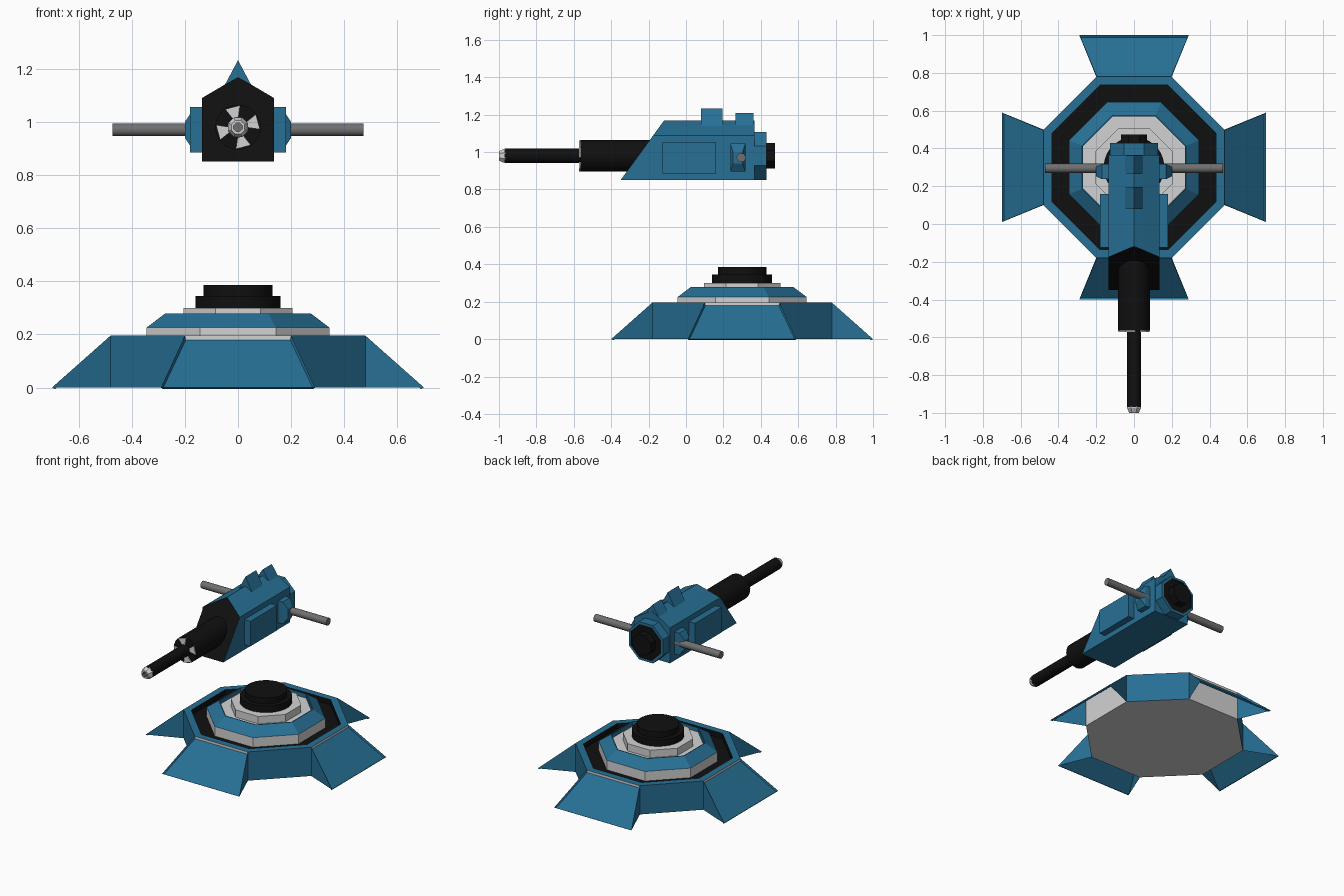
import bpy, bmesh, math
from mathutils import Vector, Matrix

cube = bpy.data.objects.get("Cube")
if cube:
    bpy.data.objects.remove(cube, do_unlink=True)


def material(name, r, g, b):
    m = bpy.data.materials.new(name)
    m.use_nodes = True
    m.diffuse_color = (r, g, b, 1)
    m.node_tree.nodes["Principled BSDF"].inputs["Base Color"].default_value = (r, g, b, 1)
    return m


BLUE = material("steel blue", 0.02, 0.16, 0.3)
WHITE = material("light grey", 0.65, 0.65, 0.65)
BLACK = material("black", 0.005, 0.005, 0.005)
GREY = material("mid grey", 0.16, 0.16, 0.16)


def finish(name, bm, mats, fix_normals=True):
    if fix_normals:
        bmesh.ops.recalc_face_normals(bm, faces=bm.faces)
    mesh = bpy.data.meshes.new(name)
    bm.to_mesh(mesh)
    bm.free()
    for m in mats:
        mesh.materials.append(m)
    ob = bpy.data.objects.new(name, mesh)
    bpy.context.collection.objects.link(ob)
    return ob


def loft(name, rings, mats, bands=None):
    """Skin matching rings of points; bands gives the material index per band."""
    bm = bmesh.new()
    rows = [[bm.verts.new(p) for p in ring] for ring in rings]
    n = len(rows[0])
    for k in range(len(rows) - 1):
        for i in range(n):
            j = (i + 1) % n
            f = bm.faces.new((rows[k][i], rows[k][j], rows[k + 1][j], rows[k + 1][i]))
            f.material_index = bands[k] if bands else 0
    for row, k in ((rows[0], 0), (rows[-1], -1)):
        f = bm.faces.new(row)
        f.material_index = bands[k] if bands else 0
    return finish(name, bm, mats)


def lathe(name, profile, sides, axis, centre, mats, bands=None):
    """Profile of (apothem, position) turned about a main axis."""
    rot = {"z": Matrix(), "y": Matrix.Rotation(-math.pi / 2, 4, "X"),
           "x": Matrix.Rotation(math.pi / 2, 4, "Y")}[axis]
    rings = []
    for r, h in profile:
        c = r / math.cos(math.pi / sides)
        turn = [(i + 0.5) * math.tau / sides for i in range(sides)]
        rings.append([rot @ Vector((c * math.cos(a), c * math.sin(a), h)) + Vector(centre)
                      for a in turn])
    return loft(name, rings, mats, bands)


def smooth(ob):
    bpy.ops.object.select_all(action="DESELECT")
    ob.select_set(True)
    bpy.context.view_layer.objects.active = ob
    bpy.ops.object.shade_smooth_by_angle(angle=math.radians(35))


def prism(name, section, y0, y1, mat):
    return loft(name, [[(x, y, z) for x, z in section] for y in (y0, y1)], [mat])


def box(name, x, y, z, mat):
    return prism(name, [(x[0], z[0]), (x[1], z[0]), (x[1], z[1]), (x[0], z[1])], *y, mat)


BASE = (0, 0.3, 0)
GUN = (0, 0, 0.98)

# Octagonal base wall with a sunken black channel
base = lathe("base", [(0.48, 0), (0.48, 0.195), (0.435, 0.195), (0.435, 0.16), (0.33, 0.16)],
             8, "z", BASE, [BLUE, WHITE, BLACK], [0, 0, 2, 2])
for f in base.data.polygons:
    n = f.normal
    if n.z < -0.9 or (f.center.z < 0.12 and max(abs(n.x), abs(n.y)) > 0.9):
        f.material_index = 1

# Stepped octagonal deck with a sunken centre
lathe("deck", [(0.345, 0.15), (0.345, 0.225), (0.275, 0.278), (0.27, 0.278), (0.27, 0.25),
               (0.205, 0.25), (0.205, 0.3), (0.1, 0.3)],
      8, "z", BASE, [WHITE, BLUE], [0, 1, 1, 1, 0, 0, 0])
smooth(lathe("pivot", [(0.16, 0.29), (0.16, 0.345), (0.13, 0.345), (0.13, 0.385)],
             32, "z", BASE, [BLACK]))

# Four hollow sloping feet with recessed panels
for k, side in enumerate(("left", "back", "right", "front")):
    bm = bmesh.new()
    inner, outer = 0.2, 0.29
    t0, t1, o0, o1, b0, b1 = [bm.verts.new(p) for p in (
        (0.48, -inner, 0.195), (0.48, inner, 0.195), (0.7, -outer, 0),
        (0.7, outer, 0), (0.48, -inner, 0), (0.48, inner, 0))]
    slope = bm.faces.new((t0, o0, o1, t1))
    bm.faces.new((t0, b0, o0))
    bm.faces.new((t1, o1, b1))
    bmesh.ops.inset_individual(bm, faces=[slope], thickness=0.052)
    bmesh.ops.inset_individual(bm, faces=[slope], thickness=0.008, depth=-0.012)
    bm.transform(Matrix.Translation(BASE) @ Matrix.Rotation(k * math.pi / 2, 4, "Z"))
    finish(side + "_foot", bm, [BLUE], False)

# Gun housing: ridged section with a raked black face
section = [(-0.135, 0.85), (0.135, 0.85), (0.135, 1.09), (0.05, 1.14), (0, 1.168),
           (-0.05, 1.14), (-0.135, 1.09)]
rake = [(x, -0.35 + (z - 0.85) * 0.73, z) for x, z in section]
housing = loft("housing", [rake, [(x, 0.365, z) for x, z in section]], [BLUE, BLACK])
for f in housing.data.polygons:
    if f.normal.y < -0.5:
        f.material_index = 1

# Rear collar and cap
lathe("rear_collar", [(0.128, 0.36), (0.128, 0.43), (0.112, 0.43), (0.112, 0.425)],
      8, "y", GUN, [BLUE, BLACK], [0, 0, 1])
lathe("rear_cap", [(0.068, 0.42), (0.068, 0.475)], 8, "y", GUN, [BLACK])

# Ridge sights
for name, w, top, y0, y1 in (("front_sight", 0.065, 1.232, 0.08, 0.195),
                             ("rear_sight", 0.07, 1.21, 0.265, 0.362)):
    prism(name, [(-w, 1.11), (w, 1.11), (0, top)], y0, y1, BLUE)

# Side panels, pods and handle rods
for s, side in ((1, "left"), (-1, "right")):
    box(side + "_panel", (s * 0.12, s * 0.18), (-0.125, 0.16), (0.885, 1.055), BLUE)
    pod = []
    for x, w, h in ((0.12, 0.04, 0.075), (0.17, 0.04, 0.075), (0.2, 0.025, 0.03)):
        pod.append([(s * x, 0.277 + a * w, 0.97 + b * h)
                    for a, b in ((-1, -1), (1, -1), (1, 1), (-1, 1))])
    loft(side + "_pod", pod, [BLUE])
    smooth(lathe(side + "_rod", [(0.024, s * 0.1), (0.024, s * 0.472)],
                 16, "x", (0, 0.295, 0.97), [GREY]))

# Barrel and muzzle
smooth(lathe("barrel_sleeve", [(0.084, -0.1), (0.084, -0.565)], 16, "y", GUN, [BLACK]))
smooth(lathe("barrel", [(0.038, -0.5), (0.038, -0.97)], 16, "y", GUN, [BLACK]))
lathe("muzzle", [(0.037, -0.965), (0.037, -0.975), (0.025, -1.0), (0.016, -1.0), (0.016, -0.98)],
      8, "y", GUN, [WHITE, GREY], [0, 0, 0, 1])

# Pale vent plates round the sleeve face
for k in range(4):
    a = math.radians(15 + 90 * k)
    corners = [(0.036, -0.3), (0.083, -0.36), (0.083, 0.36), (0.036, 0.3)]
    prism("vent_plate", [(r * math.cos(a + t), 0.98 + r * math.sin(a + t)) for r, t in corners],
          -0.572, -0.563, WHITE)
